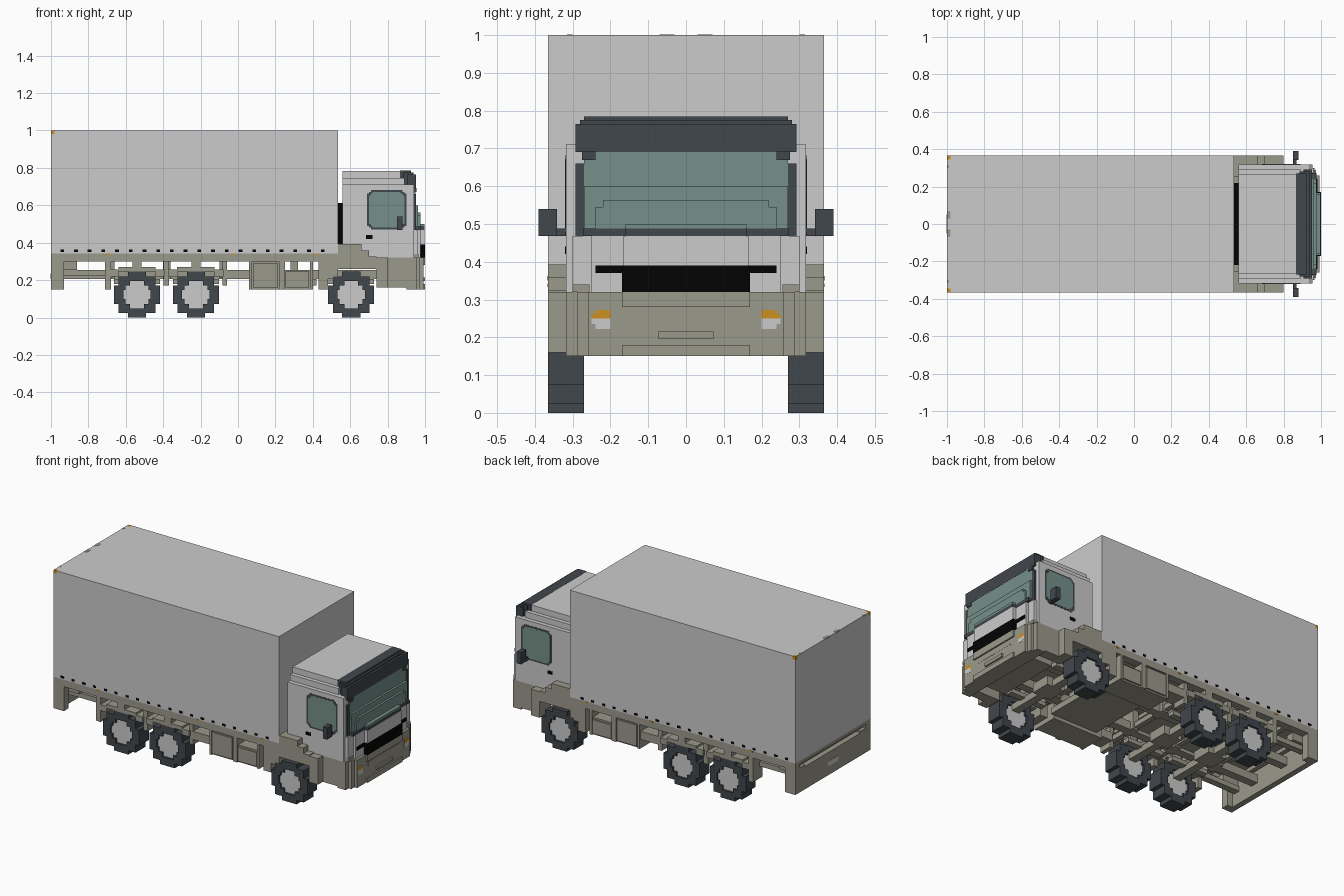
import bpy
import bmesh
from mathutils import Vector

cube = bpy.data.objects.get("Cube")
if cube:
    bpy.data.objects.remove(cube, do_unlink=True)


def material(name, red, green, blue):
    mat = bpy.data.materials.new(name)
    mat.use_nodes = True
    mat.diffuse_color = (red, green, blue, 1)
    shader = mat.node_tree.nodes["Principled BSDF"]
    shader.inputs["Base Color"].default_value = mat.diffuse_color
    return mat


LIGHT = material("light grey paint", .6, .6, .6)
CHASSIS = material("olive grey chassis", .33, .32, .26)
DARK = material("dark rubber grey", .053, .063, .072)
GLASS = material("green glass", .18, .28, .25)
AMBER = material("amber lamp", .6, .28, .015)
BLACK = material("black", .001, .001, .001)

# Shared limits of the truck
TAIL, NOSE = -1, 1
BODY_FRONT, CAB_BACK, CAB_FRONT = .535, .56, .94
BODY_SIDE, CAB_SIDE = .365, .318
FLOOR, SKIRT, BASE = .343, .3, .15
CAB_FLOOR, SILL = .32, .468
SKIN = .002


def wide(x0, x1, half_width, z0, z1):
    """A box centred across the truck."""
    return [(x0, x1, -half_width, half_width, z0, z1)]


def pair(x0, x1, inner, outer, z0, z1):
    """The same box on both sides of the truck."""
    return [(x0, x1, inner, outer, z0, z1), (x0, x1, -outer, -inner, z0, z1)]


def cut_corner_pair(x0, x1, inner, outer, z0, z1, cut=.01):
    """A pair of panels with stepped corners."""
    boxes = []
    for i in range(3):
        a, b = cut * i, cut * (2 - i)
        boxes += pair(x0 + a, x1 - a, inner, outer, z0 + b, z1 - b)
    return boxes


def part(name, mat, *groups):
    """Join groups of boxes into one object of one colour."""
    bm = bmesh.new()
    for x0, x1, y0, y1, z0, z1 in sum(groups, []):
        low, high = Vector((x0, y0, z0)), Vector((x1, y1, z1))
        size = high - low
        for vert in bmesh.ops.create_cube(bm, size=1)["verts"]:
            vert.co = (low + high) / 2 + Vector(c * s for c, s in zip(vert.co, size))
    mesh = bpy.data.meshes.new(name)
    bm.to_mesh(mesh)
    bm.free()
    mesh.materials.append(mat)
    bpy.context.collection.objects.link(bpy.data.objects.new(name, mesh))


# Cargo box with notched rear corners, tie-downs and marker lamps
body_skin = BODY_SIDE + SKIN
corner = .02
part("cargo_box", LIGHT, wide(TAIL + corner, BODY_FRONT, BODY_SIDE, FLOOR, 1),
     wide(TAIL, TAIL + corner, BODY_SIDE, FLOOR, 1 - corner),
     wide(TAIL, TAIL + corner, BODY_SIDE - corner, FLOOR, 1))
part("roof_markers", AMBER, pair(TAIL, TAIL + corner, BODY_SIDE - corner, BODY_SIDE, 1 - corner, 1))
part("roof_lamps", CHASSIS, pair(TAIL, TAIL + corner, .03, .07, .99, 1 + SKIN / 2),
     pair(TAIL, TAIL + corner / 2, SKIRT, SKIRT + .015, .99, 1 + SKIN / 2))
ties = []
for i in range(20):
    x = TAIL + .05 + i * .0733
    ties += pair(x, x + .02, SKIRT, body_skin, FLOOR + .007, FLOOR + .02)
part("cargo_tie_downs", BLACK, ties)
for place, x in (("rear", -.7), ("middle", -.02), ("front", .42)):
    part(place + "_side_markers", AMBER, pair(x - .01, x + .01, SKIRT, body_skin, FLOOR - .01, FLOOR))

# Load floor, its edge frame and beams
part("load_floor", CHASSIS, wide(TAIL, BODY_FRONT, BODY_SIDE - SKIN, FLOOR - .02, FLOOR))
part("floor_edges", CHASSIS, pair(TAIL, BODY_FRONT, CAB_SIDE, BODY_SIDE, SKIRT, FLOOR))
beams = []
for i in range(10):
    x = TAIL + .02 + i * .165
    beams += wide(x, x + .03, CAB_SIDE, SKIRT, FLOOR)
part("floor_beams", CHASSIS, beams)

# Ladder frame under the floor
RAIL_LOW, RAIL_HIGH = .205, .255
part("frame_rails", CHASSIS, pair(TAIL + .04, CAB_FRONT, .1, BASE, RAIL_LOW, RAIL_HIGH))
hangers, members = [], []
for x in (-.7, -.4, -.1, .1, .28, .45):
    hangers += pair(x, x + .04, .08, .17, RAIL_LOW, FLOOR)
    members += wide(x, x + .03, SKIRT, RAIL_LOW + .01, RAIL_HIGH - .01)
part("frame_hangers", CHASSIS, hangers)
part("cross_members", CHASSIS, members)
part("axle_deck", CHASSIS, wide(-.66, -.1, .11, RAIL_LOW + .02, RAIL_HIGH))
part("tank_deck", CHASSIS, wide(.1, .42, .2, BASE + .02, RAIL_LOW))

# Rear bumper with its end blocks, stays and plate
part("rear_bumper", CHASSIS, wide(TAIL, TAIL + .035, BODY_SIDE, BASE, SKIRT - .01))
part("bumper_ends", CHASSIS, pair(TAIL, TAIL + .07, CAB_SIDE, BODY_SIDE, BASE, SKIRT))
part("bumper_hangers", CHASSIS, pair(TAIL, TAIL + .14, .27, CAB_SIDE, RAIL_HIGH, SKIRT))
part("bumper_stays", CHASSIS, pair(TAIL, -.7, .26, SKIRT, RAIL_LOW + .02, RAIL_HIGH))
part("outrigger_posts", CHASSIS, pair(-.71, -.68, .27, BODY_SIDE, BASE, SKIRT))
part("rear_plate", LIGHT, wide(TAIL - SKIN, TAIL, .05, RAIL_LOW, RAIL_LOW + .03))

# Wheels in stepped rings, with hubs, axles, springs and rear mudguards
STEP = .01225
RADIUS = 10 * STEP
TREAD = .27


def tyre_reach(d):
    return 10 if d < 4 else 8 if d < 8 else 4


def hub_reach(d):
    return 6 if d < 2 else 5 if d < 4 else 3 if d < 6 else 0


for label, x in (("front", .605), ("middle", -.225), ("rear", -.54)):
    tyre, hub = [], []
    for row in range(-10, 10):
        z = RADIUS + row * STEP
        rim = STEP * tyre_reach(abs(row + .5))
        core = STEP * hub_reach(abs(row + .5))
        tyre += pair(x - rim, x - core, TREAD, BODY_SIDE, z, z + STEP)
        tyre += pair(x + core, x + rim, TREAD, BODY_SIDE, z, z + STEP)
        if core:
            hub += pair(x - core, x + core, TREAD + STEP, BODY_SIDE - STEP, z, z + STEP)
    part(label + "_tyres", DARK, tyre)
    part(label + "_hubs", LIGHT, hub)
    cap = STEP * 2
    part(label + "_axle", CHASSIS, wide(x - cap, x + cap, TREAD + cap, BASE, BASE + .04),
         wide(x - RADIUS / 2, x + RADIUS / 2, RADIUS / 2, BASE, RAIL_LOW))
    part(label + "_springs", CHASSIS, pair(x - RADIUS, x + RADIUS, .17, .21, BASE + .03, RAIL_LOW),
         pair(x - cap, x + cap, .17, .21, BASE, RAIL_HIGH))
    if label != "front":
        top = RADIUS * 2
        guard = pair(x - .1, x + .1, RAIL_HIGH, BODY_SIDE, top, top + cap)
        guard += pair(x - cap, x + cap, TREAD, BODY_SIDE, top + cap, SKIRT)
        for s in (-1, 1):
            mid = x + s * RADIUS
            guard += pair(mid - cap, mid + cap, RAIL_HIGH, BODY_SIDE, top - cap, top + STEP)
            stay = x + s * .155
            guard += pair(stay - STEP, stay + STEP, TREAD, BODY_SIDE - STEP, top - cap * 3, SKIRT)
        part(label + "_mudguards", CHASSIS, guard)

# Side tanks, lockers and straps
for label, x0, x1, top in (("tall", .06, .235, SKIRT), ("low", .235, .4, RAIL_HIGH)):
    part(label + "_side_tanks", CHASSIS, pair(x0, x1, .2, BODY_SIDE - .01, BASE, top),
         pair(x0 + .02, x1 - .02, SKIRT, BODY_SIDE, BASE + .01, top - .01))
    straps = [pair(x, x + .015, SKIRT, BODY_SIDE, BASE, SKIRT) for x in (x0, x1 - .015)]
    part(label + "_tank_straps", CHASSIS, *straps)
part("locker", CHASSIS, pair(.43, .48, .22, BODY_SIDE, BASE, SKIRT))
part("side_pipes", CHASSIS, pair(-.06, .07, RAIL_HIGH, BODY_SIDE - .01, RAIL_LOW, RAIL_HIGH))

# Front fenders stepping down over the wheel
arch = RADIUS * 2 + .015
fender = pair(.74, .8, RAIL_HIGH, BODY_SIDE, BASE + .01, CAB_FLOOR)
for i in range(3):
    fender += pair(BODY_FRONT, .66 + i * .04, RAIL_HIGH, BODY_SIDE, arch, .393 - i * .034)
part("front_fenders", CHASSIS, fender)
part("fender_tails", CHASSIS, pair(.48, BODY_FRONT, RAIL_HIGH, BODY_SIDE, RAIL_LOW, SKIRT))
part("cab_steps", CHASSIS, pair(.8, .92, RAIL_HIGH, CAB_SIDE, BASE + .01, CAB_FLOOR))

# Cab base and front bumper, bulging in steps
part("cab_base", CHASSIS, wide(BODY_FRONT, CAB_FRONT, RAIL_HIGH, arch, FLOOR),
     wide(.75, CAB_FRONT, .2, BASE + .02, arch))
bumper = []
for i in range(3):
    bumper += wide(.9, .955 + i * .018, CAB_SIDE - i * .03, BASE, CAB_FLOOR)
face = .99
bumper += wide(face, NOSE, .17, BASE, BASE + .03) + wide(face, NOSE, .17, SKIRT - .02, CAB_FLOOR)
bumper += wide(face, NOSE, .073, RAIL_LOW - .01, RAIL_LOW + .01)
bumper += wide(face, face + SKIN, BASE, RAIL_HIGH - .01, RAIL_HIGH + .015)
part("front_bumper", CHASSIS, bumper)
part("bumper_corners", CHASSIS, pair(.9, .965, RAIL_HIGH, SKIRT, CAB_FLOOR, CAB_FLOOR + .02))
part("headlamps", LIGHT, pair(.98, face + SKIN, .2, .25, .235, .25),
     pair(.98, face + SKIN, .2, .24, .222, .235))
part("indicators", AMBER, pair(.98, face + SKIN, .2, .25, .25, .262),
     pair(.98, face + SKIN, .2, .24, .262, .273))

# Cab shell, narrowing in steps toward the roof
shell = wide(.66, CAB_FRONT, CAB_SIDE, CAB_FLOOR, SILL) + wide(CAB_BACK, .67, SKIRT, FLOOR, SILL)
shell += wide(CAB_BACK, CAB_FRONT, CAB_SIDE, .393, .71)
for i in range(1, 3):
    shell += wide(CAB_BACK, .9 - i * .01, CAB_SIDE - i * .025, SILL, .71 + i * .037)
part("cab_shell", LIGHT, shell)
panel_top = .39
part("front_panel", LIGHT, wide(CAB_FRONT, .96, SKIRT, CAB_FLOOR, SILL),
     wide(CAB_FRONT, .975, .25, CAB_FLOOR, SILL), wide(CAB_FRONT, NOSE - SKIN, .165, panel_top, SILL))
part("grille", BLACK, wide(.96, .98, .24, panel_top - .02, panel_top),
     wide(.96, NOSE, .17, CAB_FLOOR, panel_top))
part("rear_intake", BLACK, wide(BODY_FRONT, CAB_BACK + SKIN, .218, .37, .612))

# Windscreen bulging in steps, with dark posts and sill
glass_low = SILL + .02
screen = wide(.93, .95, .27, glass_low, .69) + wide(.93, .963, .27, glass_low, .6)
screen += wide(.93, .976, .24, glass_low, .545) + wide(.93, .976, .22, glass_low, .562)
screen += wide(CAB_FRONT, NOSE - SKIN, .16, glass_low, glass_low + .012)
part("windscreen", GLASS, screen)
part("windscreen_posts", DARK, pair(.93, .951, .27, .292, SILL, .66),
     pair(.93, .955, .24, .275, .67, .692))
part("windscreen_sill", DARK, wide(.93, .977, .272, SILL, glass_low),
     wide(.93, NOSE - SKIN, .16, SILL, glass_low))

# Sun visor sloping in steps over the windscreen
visor = []
for i in range(3):
    visor += wide(.865 + i * .02, .925 + i * .013, .27 + i * .011, .72 - i * .015, .785 - i * .01)
part("sun_visor", DARK, visor)

# Door windows, handles and mirrors
door_skin = CAB_SIDE + SKIN
part("door_window_frames", DARK, cut_corner_pair(.69, .9, SKIRT, CAB_SIDE + SKIN / 2, .47, .682))
part("door_windows", GLASS, cut_corner_pair(.7, .89, SKIRT, door_skin, .48, .672))
part("door_handles", BLACK, pair(.685, .72, SKIRT, door_skin, .42, .44))
part("mirrors", DARK, pair(.85, .88, .342, .39, SILL, .54),
     pair(.85, .87, CAB_SIDE, .345, SILL, SILL + .02))
